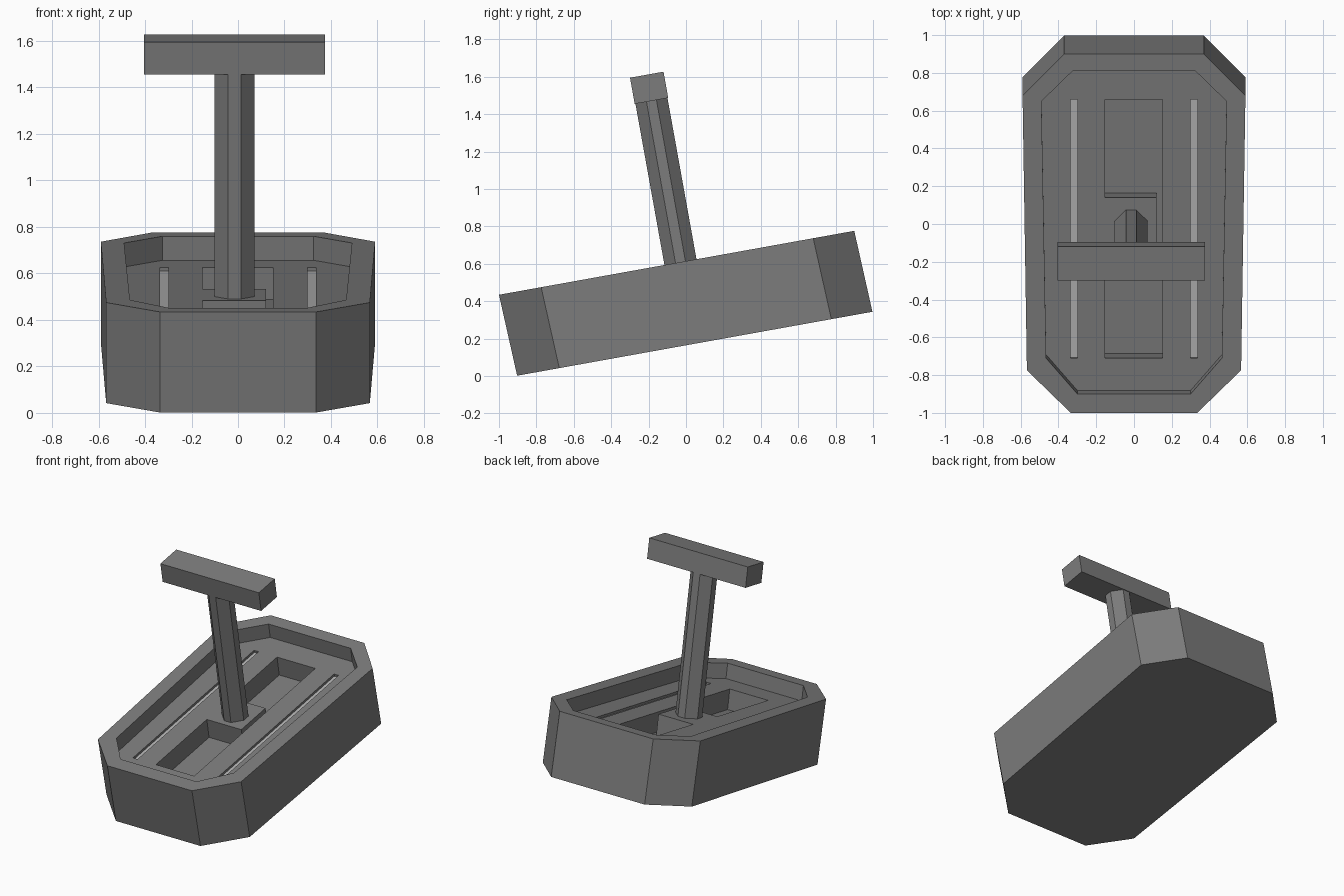
import bpy, math
from mathutils import Matrix

if "Cube" in bpy.data.objects:
    bpy.data.objects.remove(bpy.data.objects["Cube"])

# Everything is laid out flat, with the tray's top rim at local z = 0, then tilted
TILT = Matrix.Translation((0, 0, 0.614)) @ Matrix.Rotation(math.radians(10.2), 4, 'X')


def material(name, value):
    m = bpy.data.materials.new(name)
    m.diffuse_color = (value, value, value, 1)
    m.use_nodes = True
    m.node_tree.nodes["Principled BSDF"].inputs["Base Color"].default_value = m.diffuse_color
    return m


DARK = material("dark_grey", 0.2)
LIGHT = material("light_grey", 0.45)


def make_object(name, verts, faces, mat):
    me = bpy.data.meshes.new(name)
    me.from_pydata([TILT @ Matrix.Translation(v).translation for v in verts], [], faces)
    me.materials.append(mat)
    ob = bpy.data.objects.new(name, me)
    bpy.context.collection.objects.link(ob)
    return ob


def prism(name, outline, z0, z1, shift=0.0, mat=DARK):
    """Extrude a counter-clockwise outline; the bottom is shifted along y."""
    n = len(outline)
    verts = [(x, y + shift, z0) for x, y in outline] + [(x, y, z1) for x, y in outline]
    faces = [tuple(reversed(range(n))), tuple(range(n, 2 * n))]
    faces += [(i, (i + 1) % n, n + (i + 1) % n, n + i) for i in range(n)]
    return make_object(name, verts, faces, mat)


def mirrored(half):
    """Right half listed front to back, completed on the left."""
    return half + [(-x, y) for x, y in reversed(half)]


def rect(x0, x1, y0, y1):
    return [(x0, y0), (x1, y0), (x1, y1), (x0, y1)]


def cut(target, cutter):
    cutter.hide_render = True
    mod = target.modifiers.new("cut", 'BOOLEAN')
    mod.operation = 'DIFFERENCE'
    mod.solver = 'EXACT'
    mod.object = cutter
    bpy.context.view_layer.objects.active = target
    bpy.ops.object.modifier_apply(modifier=mod.name)
    bpy.data.objects.remove(cutter)


# Eight-sided base with a shallow tray in the top
base = prism("base", mirrored([(0.335, -1.016), (0.567, -0.787), (0.59, 0.691), (0.37, 0.914)]),
             -0.443, 0, shift=0.019)
FLOOR = -0.105
cut(base, prism("tray_cutter", mirrored([(0.3, -0.914), (0.465, -0.722), (0.49, 0.66), (0.325, 0.823)]),
                FLOOR, 0.1))

# Lever gate: two pockets joined by a narrow channel on the right
gate = [(-0.153, -0.74), (0.15, -0.74), (0.15, 0.652), (-0.153, 0.652),
        (-0.153, 0.123), (0.12, 0.123), (0.12, -0.155), (-0.153, -0.155)]
cut(base, prism("gate_cutter", gate, FLOOR - 0.14, -0.03))

# Long side slots with light strips at the bottom
for side, label in ((-1, "left"), (1, "right")):
    cx = side * 0.317
    slot = rect(cx - 0.018, cx + 0.018, -0.74, 0.652)
    depth = FLOOR - 0.018
    cut(base, prism("slot_cutter", slot, depth, -0.03))
    make_object(label + "_slot_strip", [(x, y, depth + 0.001) for x, y in slot],
                [(0, 1, 2, 3)], LIGHT)

# Eight-sided lever shaft
LX, LY, R, F = -0.015, -0.03, 0.087, 0.027
shaft = [(F, -R), (R, -F), (R, F), (F, R), (-F, R), (-R, F), (-R, -F), (-F, -R)]
prism("lever_shaft", [(LX + x, LY + y) for x, y in shaft], FLOOR, 0.876)

# Crossbar handle
prism("lever_handle", rect(LX - 0.39, LX + 0.39, LY - 0.091, LY + 0.091), 0.876, 1.018)
